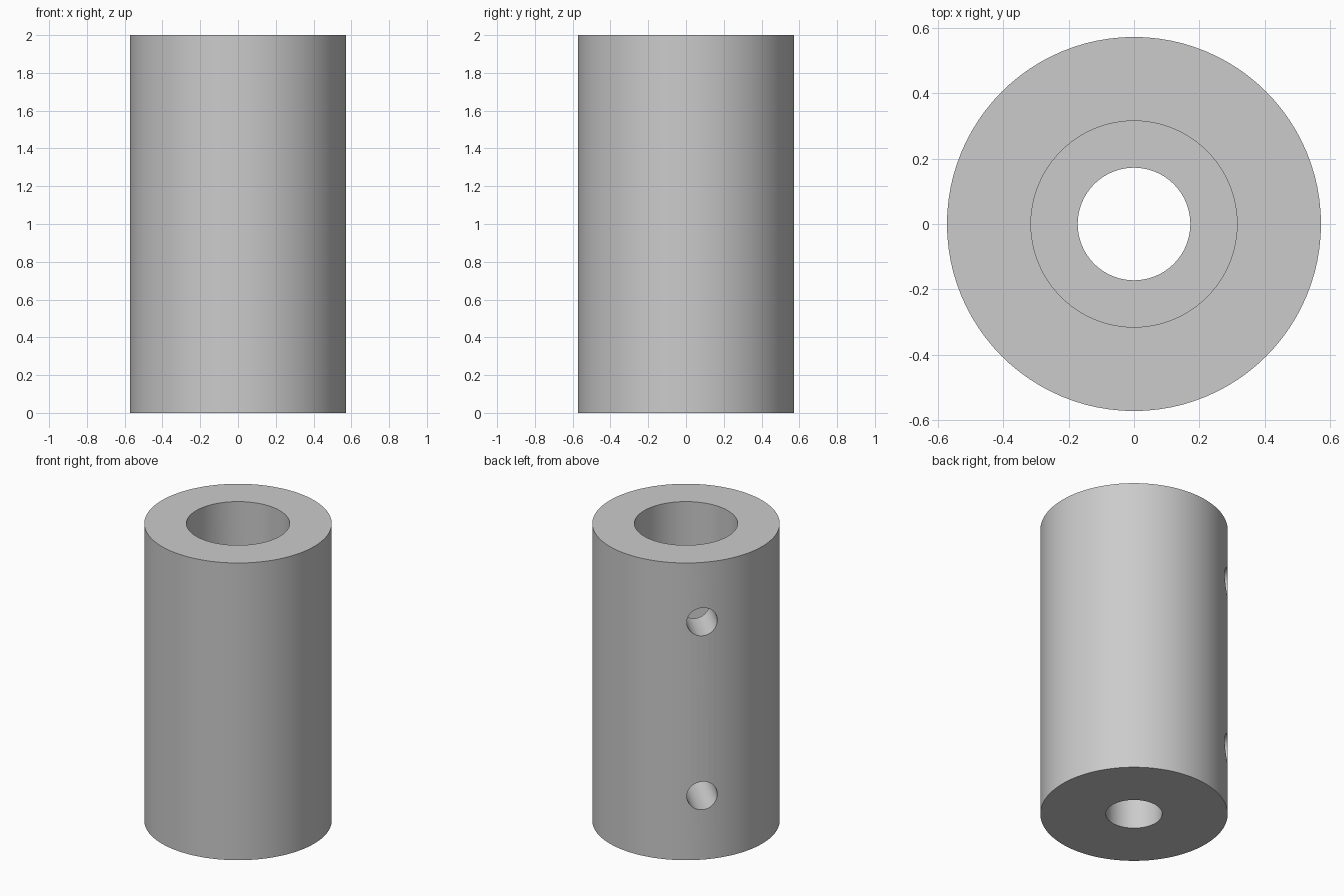
import bpy, bmesh, math
from mathutils import Matrix, Vector

cube = bpy.data.objects.get("Cube")
if cube:
    bpy.data.objects.remove(cube, do_unlink=True)

HEIGHT, OUTER = 2.0, 0.5715
WIDE_BORE, NARROW_BORE, STEP_Z = 0.315, 0.172, 1.0
SCREW_RADIUS, SCREW_HEIGHTS = 0.0945, (0.43, 1.6)
SCREW_ANGLE = math.radians(135)
SIDES = 96

steel = bpy.data.materials.new("grey_metal")
steel.use_nodes = True
colour = (0.6, 0.6, 0.6, 1)
steel.diffuse_color = colour
steel.node_tree.nodes["Principled BSDF"].inputs["Base Color"].default_value = colour


def add_object(name, bm):
    mesh = bpy.data.meshes.new(name)
    bmesh.ops.recalc_face_normals(bm, faces=bm.faces)
    bm.to_mesh(mesh)
    bm.free()
    mesh.materials.append(steel)
    obj = bpy.data.objects.new(name, mesh)
    bpy.context.collection.objects.link(obj)
    return obj


def lathe(name, profile):
    """Revolve a closed (radius, height) profile around the z axis."""
    bm = bmesh.new()
    verts = [bm.verts.new((r, 0, z)) for r, z in profile]
    edges = [bm.edges.new((v, verts[i - 1])) for i, v in enumerate(verts)]
    bmesh.ops.spin(bm, geom=verts + edges, cent=(0, 0, 0), axis=(0, 0, 1),
                   angle=math.tau, steps=SIDES, use_merge=True)
    bmesh.ops.remove_doubles(bm, verts=bm.verts, dist=1e-5)
    return add_object(name, bm)


# Sleeve with a stepped bore
sleeve = lathe("coupler_sleeve", [
    (NARROW_BORE, 0), (OUTER, 0), (OUTER, HEIGHT),
    (WIDE_BORE, HEIGHT), (WIDE_BORE, STEP_Z), (NARROW_BORE, STEP_Z)])

# Radial screw holes, drilled through one wall only
direction = Vector((math.cos(SCREW_ANGLE), math.sin(SCREW_ANGLE), 0))
bm = bmesh.new()
for z in SCREW_HEIGHTS:
    place = (Matrix.Translation(direction * 0.4 + Vector((0, 0, z)))
             @ direction.to_track_quat('Z', 'Y').to_matrix().to_4x4())
    bmesh.ops.create_cone(bm, cap_ends=True, segments=48, radius1=SCREW_RADIUS,
                          radius2=SCREW_RADIUS, depth=0.8, matrix=place)
cutter = add_object("screw_hole_cutter", bm)
cutter.hide_render = True

cut = sleeve.modifiers.new("screw_holes", 'BOOLEAN')
cut.operation = 'DIFFERENCE'
cut.solver = 'EXACT'
cut.object = cutter
bpy.ops.object.select_all(action='DESELECT')
bpy.context.view_layer.objects.active = sleeve
sleeve.select_set(True)
bpy.ops.object.modifier_apply(modifier=cut.name)
bpy.data.objects.remove(cutter, do_unlink=True)

# Smooth walls, crisp rims
bpy.ops.object.shade_smooth_by_angle(angle=math.radians(30))
